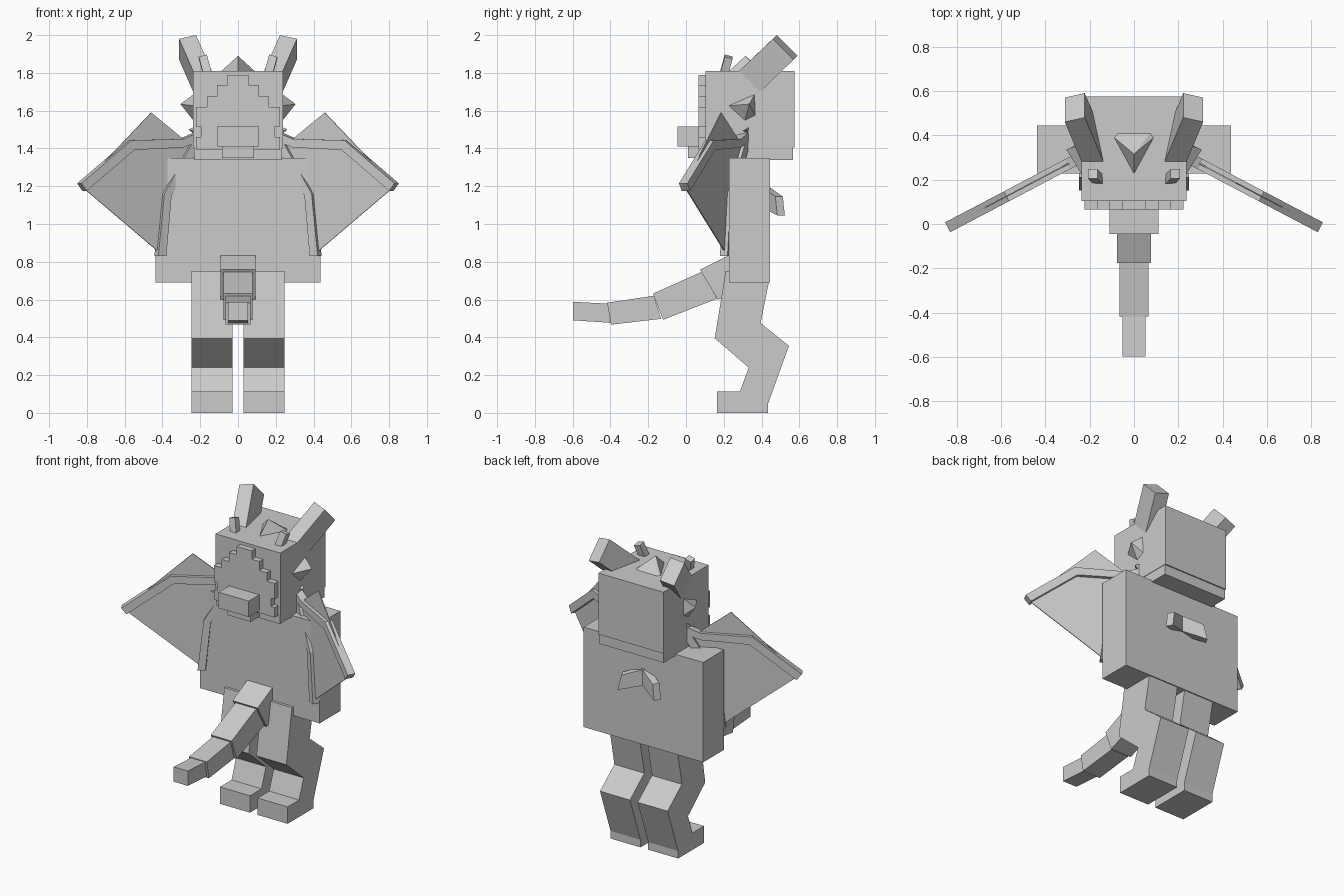
import bpy
from mathutils import Vector

if "Cube" in bpy.data.objects:
    bpy.data.objects.remove(bpy.data.objects["Cube"])

grey = bpy.data.materials.new("plain_grey")
grey.diffuse_color = (0.6, 0.6, 0.6, 1)
grey.use_nodes = True
grey.node_tree.nodes["Principled BSDF"].inputs["Base Color"].default_value = grey.diffuse_color


def mesh(name, verts, faces):
    me = bpy.data.meshes.new(name)
    me.from_pydata([tuple(v) for v in verts], [], faces)
    me.materials.append(grey)
    ob = bpy.data.objects.new(name, me)
    bpy.context.collection.objects.link(ob)
    # consistent outward normals
    import bmesh
    bm = bmesh.new()
    bm.from_mesh(me)
    bmesh.ops.recalc_face_normals(bm, faces=bm.faces)
    bm.to_mesh(me)
    bm.free()
    return ob


def prism(name, ring, offset):
    """Closed polygon pushed along an offset vector."""
    n = len(ring)
    ring = [Vector(p) for p in ring]
    verts = ring + [p + Vector(offset) for p in ring]
    faces = [list(range(n)), list(range(n, 2 * n))]
    faces += [[i, (i + 1) % n, (i + 1) % n + n, i + n] for i in range(n)]
    return mesh(name, verts, faces)


def box(name, x, y, z):
    return prism(name, [(x[0], y[0], z[0]), (x[1], y[0], z[0]),
                        (x[1], y[1], z[0]), (x[0], y[1], z[0])], (0, 0, z[1] - z[0]))


def side_profile(name, pts, x0, x1):
    return prism(name, [(x0, y, z) for y, z in pts], (x1 - x0, 0, 0))


def pyramid(name, base, apex):
    n = len(base)
    return mesh(name, list(base) + [apex],
                [list(range(n))] + [[i, (i + 1) % n, n] for i in range(n)])


# torso and head
box("torso", (-.437, .437), (.228, .445), (.69, 1.35))
box("head", (-.237, .237), (.103, .575), (1.405, 1.81))
box("lower_jaw", (-.234, .234), (.103, .567), (1.34, 1.405))
box("snout", (-.11, .11), (-.045, .105), (1.41, 1.515))
box("chin", (-.085, .085), (.01, .105), (1.35, 1.41))

# stepped face mask, one row at a time
rows = [(.055, 1.79, 1.735), (.11, 1.735, 1.675), (.165, 1.675, 1.62),
        (.222, 1.62, 1.515), (.195, 1.515, 1.46), (.222, 1.46, 1.395)]
for i, (w, top, bottom) in enumerate(rows):
    box(f"face_mask_row_{i + 1}", (-w, w), (.065, .105), (bottom, top))

# crest spike on top of the head
pyramid("crest_spike", [(0, .225, 1.808), (.09, .39, 1.808), (.075, .41, 1.808),
                        (-.075, .41, 1.808), (-.09, .39, 1.808)], (0, .315, 1.89))

# tail segments as side profiles
tail = [
    (.092, [(.074, .758), (.235, .838), (.30, .65), (.169, .599)]),
    (.076, [(-.175, .631), (.085, .748), (.164, .604), (-.122, .493)]),
    (.065, [(-.418, .583), (-.17, .62), (-.132, .498), (-.397, .467)]),
    (.052, [(-.598, .588), (-.41, .578), (-.402, .477), (-.598, .490)]),
]
for i, (w, pts) in enumerate(tail):
    side_profile(f"tail_segment_{i + 1}", pts, -w, w)

leg = [(.165, 0), (.435, 0), (.435, .05), (.545, .355), (.395, .475), (.44, .70),
       (.43, .75), (.21, .75), (.152, .395), (.332, .24), (.285, .112), (.165, .112)]

# wing outlines as (x, z), laid in a slanted upright plane
arm = [(.21, 1.49), (.30, 1.45), (.575, 1.443), (.84, 1.215), (.812, 1.175),
       (.56, 1.392), (.30, 1.405), (.21, 1.44)]
strut = [(.235, 1.46), (.40, 1.16), (.432, .83), (.39, .83), (.362, 1.15), (.2, 1.43)]
membrane = [(.46, 1.59), (.83, 1.20), (.43, .86), (.06, 1.26)]
prong = [(.05, 1.21), (-.125, 1.145), (-.145, 1.045), (.05, 1.10)]
normal = Vector((.526, 1, 0)).normalized()


def wing_part(name, pts, thick, s):
    n = normal * thick
    ring = [Vector((x, .285 - .526 * (x - .27), z)) - n / 2 for x, z in pts]
    prism(name, [(s * p.x, p.y, p.z) for p in ring], (s * n.x, n.y, 0))


for s, side in ((1, "right"), (-1, "left")):
    def m(*p):
        return Vector((s * p[0], p[1], p[2]))

    side_profile(side + "_leg", leg, s * .028, s * .247)

    # large swept-back horn
    a, u, v = m(.222, .48, 2.0), m(.09, -.02, -.02), Vector((0, .11, -.11))
    prism(side + "_horn", [a, a + u, a + u + v, a + v], m(.29, .69, .66) * -.43)

    # small brow horn
    a, u, v = m(.165, .205, 1.897), m(.043, 0, -.012), Vector((0, .042, -.01))
    prism(side + "_brow_horn", [a, a + u, a + u + v, a + v], m(-.03, -.03, -.11))

    # cheek spikes
    pyramid(side + "_cheek_spike", [m(.23, .215, 1.625), m(.23, .365, 1.69),
                                    m(.23, .37, 1.57), m(.23, .31, 1.54)],
            m(.305, .335, 1.635))
    pyramid(side + "_small_spike", [m(.23, .295, 1.49), m(.23, .335, 1.515),
                                    m(.23, .33, 1.475)], m(.262, .32, 1.50))

    wing_part(side + "_wing_arm", arm, .05, s)
    wing_part(side + "_wing_strut", strut, .045, s)
    wing_part(side + "_wing_membrane", membrane, .006, s)
    wing_part(side + "_wing_root_prong", prong, .045, s)
